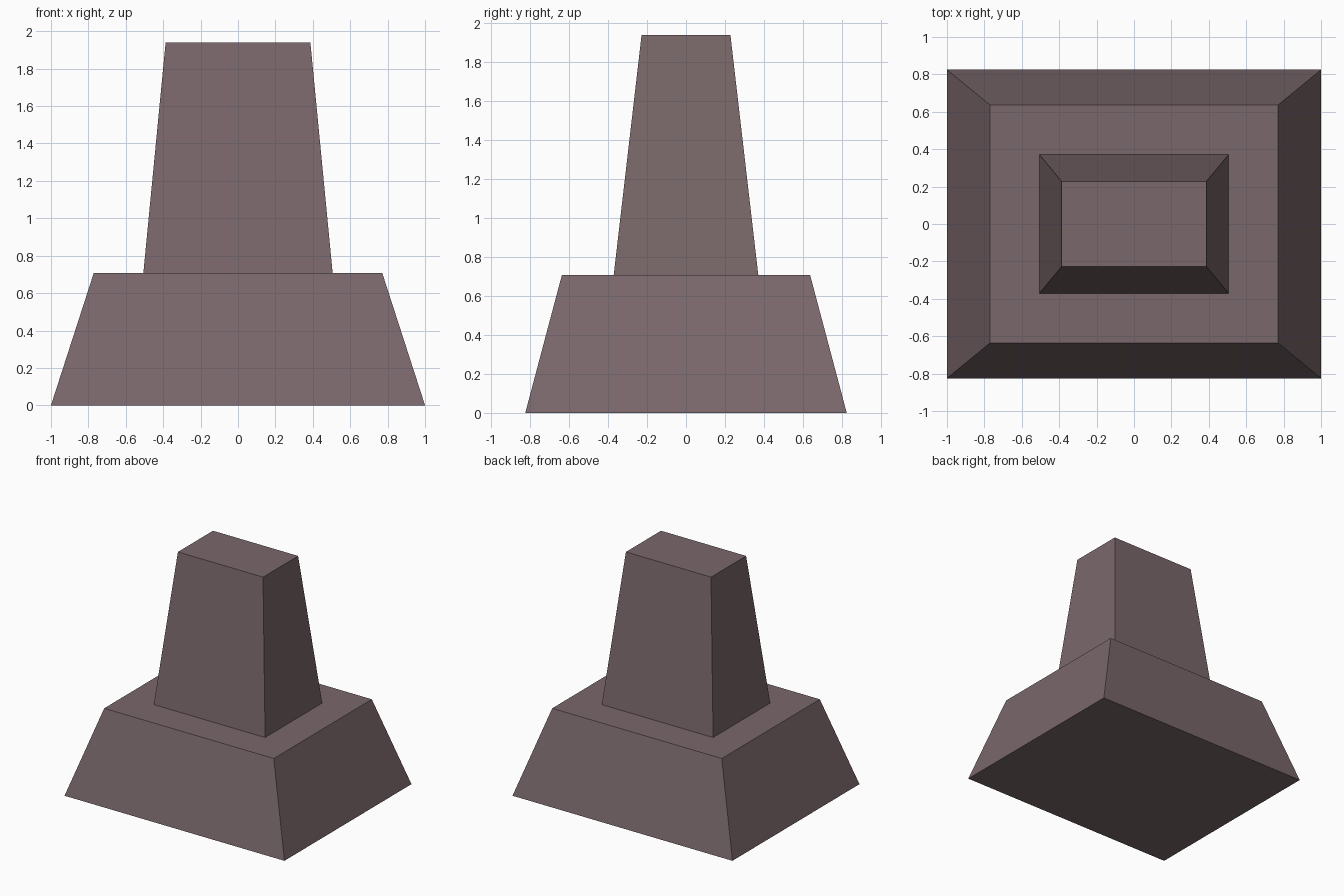
import bpy
import bmesh

if "Cube" in bpy.data.objects:
    bpy.data.objects.remove(bpy.data.objects["Cube"])

stone = bpy.data.materials.new("mauve_stone")
stone.diffuse_color = (0.195, 0.138, 0.147, 1.0)
stone.use_nodes = True
stone.node_tree.nodes["Principled BSDF"].inputs["Base Color"].default_value = stone.diffuse_color


def tapered_block(name, z0, z1, bottom, top):
    """Rectangular block; bottom and top are half sizes (x, y)."""
    bm = bmesh.new()
    bmesh.ops.create_cube(bm, size=2.0)
    for v in bm.verts:
        half, z = (top, z1) if v.co.z > 0 else (bottom, z0)
        v.co = (v.co.x * half[0], v.co.y * half[1], z)
    mesh = bpy.data.meshes.new(name)
    bm.to_mesh(mesh)
    bm.free()
    mesh.materials.append(stone)
    obj = bpy.data.objects.new(name, mesh)
    bpy.context.collection.objects.link(obj)
    return obj


# Wide sloping base
tapered_block("base", 0.0, 0.708, (1.0, 0.825), (0.771, 0.637))

# Tall tapered pillar standing on the base
tapered_block("pillar", 0.708, 1.94, (0.506, 0.371), (0.387, 0.228))
